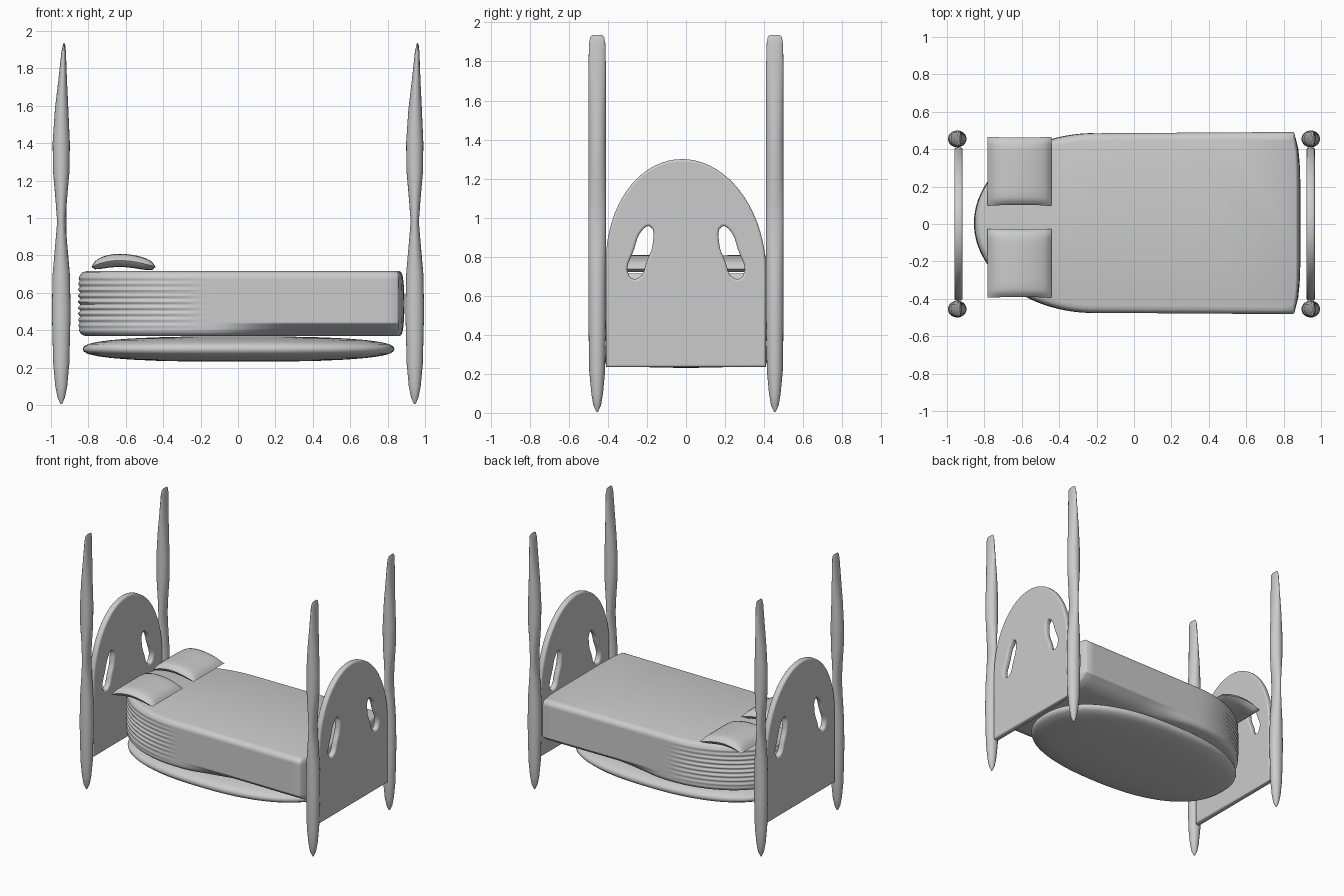
import bpy, bmesh
from math import sin, cos, pi, sqrt, radians, copysign

cube = bpy.data.objects.get("Cube")
if cube:
    bpy.data.objects.remove(cube, do_unlink=True)

grey = bpy.data.materials.new("plain_grey")
grey.use_nodes = True
grey.diffuse_color = (0.6, 0.6, 0.6, 1)
grey.node_tree.nodes["Principled BSDF"].inputs["Base Color"].default_value = (0.6, 0.6, 0.6, 1)


def finish(obj, angle=40):
    obj.data.materials.append(grey)
    bpy.ops.object.select_all(action='DESELECT')
    obj.select_set(True)
    bpy.context.view_layer.objects.active = obj
    if obj.type == 'CURVE':
        bpy.ops.object.convert(target='MESH')
    bpy.ops.object.shade_smooth_by_angle(angle=radians(angle))


def add_mesh(name, bm, angle=40):
    bmesh.ops.recalc_face_normals(bm, faces=bm.faces)
    mesh = bpy.data.meshes.new(name)
    bm.to_mesh(mesh)
    bm.free()
    obj = bpy.data.objects.new(name, mesh)
    bpy.context.collection.objects.link(obj)
    finish(obj, angle)
    return obj


def loft(name, rings, angle=40):
    """Skin a stack of closed rings and cap both ends."""
    bm = bmesh.new()
    loops = [[bm.verts.new(p) for p in ring] for ring in rings]
    count = len(loops[0])
    for low, high in zip(loops, loops[1:]):
        for i in range(count):
            j = (i + 1) % count
            bm.faces.new((low[i], low[j], high[j], high[i]))
    bm.faces.new(loops[0][::-1])
    bm.faces.new(loops[-1])
    return add_mesh(name, bm, angle)


def power(value, exponent):
    return copysign(abs(value) ** exponent, value)


def oval(cx, cy, z, rx, ry, count, exponent=1):
    turns = [2 * pi * i / count for i in range(count)]
    return [(cx + rx * power(cos(t), exponent), cy + ry * power(sin(t), exponent), z)
            for t in turns]


# Bed posts: height, half width in x, half width in y, sideways lean
POST = [(0.005, .004, .004, 0), (.04, .02, .02, 0), (.1, .032, .03, 0), (.22, .043, .041, 0),
        (.5, .05, .045, 0), (.7, .046, .045, 0), (.86, .032, .045, 0), (.98, .022, .045, 0),
        (1.1, .031, .045, 0), (1.25, .044, .045, 0), (1.4, .046, .045, 0),
        (1.58, .036, .045, .002), (1.75, .022, .045, .008), (1.89, .012, .042, .013),
        (1.925, .006, .036, .015), (1.935, .002, .025, .015)]
for end, x in (("head", -0.945), ("foot", 0.945)):
    for side, y in (("right", -0.455), ("left", 0.455)):
        loft(f"{end}_{side}_post",
             [oval(x + lean, y, z, rx, ry, 20) for z, rx, ry, lean in POST], 60)


# Arched end boards with a pair of slanted openings
HOLE = [(.29, .7), (.245, .69), (.2, .78), (.17, .87), (.185, .955), (.22, .94), (.265, .84)]


def board(name, x):
    arch = [pi * i / 36 for i in range(37)]
    outline = [(0.41 * cos(t) - 0.02 * sin(t), 0.745 + 0.555 * sin(t)) for t in arch]
    outline += [(-0.41, 0.235), (0.41, 0.235)]
    curve = bpy.data.curves.new(name, 'CURVE')
    curve.dimensions = '2D'
    curve.fill_mode = 'BOTH'
    curve.extrude = 0.01
    curve.bevel_depth = 0.012
    curve.bevel_resolution = 2
    curve.offset = -0.012
    spline = curve.splines.new('POLY')
    spline.points.add(len(outline) - 1)
    for point, (u, v) in zip(spline.points, outline):
        point.co = (u, v, 0, 1)
    spline.use_cyclic_u = True
    for mirror in (1, -1):
        spline = curve.splines.new('BEZIER')
        spline.bezier_points.add(len(HOLE) - 1)
        for point, (u, v) in zip(spline.bezier_points, HOLE):
            point.co = (mirror * u, v, 0)
            point.handle_left_type = point.handle_right_type = 'AUTO'
        spline.resolution_u = 4
        spline.use_cyclic_u = True
    obj = bpy.data.objects.new(name, curve)
    obj.rotation_euler = (pi / 2, 0, pi / 2)
    obj.location.x = x
    bpy.context.collection.objects.link(obj)
    finish(obj)


board("headboard", -0.938)
board("footboard", 0.945)

# Lens-shaped oval base under the mattress
base = []
for i in range(17):
    h = sin(pi / 2 * (i / 8 - 1)) * 0.998
    size = (1 - abs(h) ** 2.6) ** (1 / 2.6)
    base.append(oval(0.003, 0, 0.299 + 0.068 * h, 0.833 * size, 0.47 * size, 64, 0.85))
loft("bed_base", base, 60)


# Mattress with a rounded head, straight foot, gathered sides and tucked blanket
BOTTOM, TOP, ROUND = 0.368, 0.715, 0.04


def mattress_ring(z):
    gap = min(z - BOTTOM, TOP - z, ROUND)
    inset = ROUND - sqrt(ROUND ** 2 - (ROUND - gap) ** 2)
    mid = (z - BOTTOM) / (TOP - BOTTOM)
    low = max(0, 1 - mid * 5)
    ring = []
    for i in range(49):
        t = pi / 2 + pi * i / 48
        fold = 0.006 * max(0, -cos(t)) ** 0.5 * sin(z * 2 * pi / 0.032) * sin(pi * mid)
        ring.append((-0.2 + (0.65 - inset + fold) * cos(t), 0.005 + (0.48 - inset + fold) * sin(t)))
    side = []
    for i in range(1, 17):
        x = -0.2 + 1.05 * i / 16
        tuck = 0.09 * low * min(1, max(0, x + 0.1) / 0.35)
        side.append((x, 0.48 + 0.007 * i / 16 - inset - tuck))
    ring += [(x, 0.005 - y) for x, y in side]
    edge = side[-1][1]
    for i in range(13):
        s = -1 + i / 6
        bulge = 0.018 * sin(pi * mid) ** 0.5 * (1 - s ** 4)
        corner = 0.015 * s ** 8
        ring.append((0.872 + bulge - corner - inset * 0.2, 0.005 + s * (edge - 0.006)))
    ring += [(x, 0.005 + y) for x, y in side[::-1]]
    return [(x, y, z) for x, y in ring]


loft("mattress", [mattress_ring(BOTTOM + (TOP - BOTTOM) * i / 72) for i in range(73)], 50)


# Soft pillows that arch from head to foot
def pillow(name, y):
    bm = bmesh.new()
    for sign in (1, -1):
        grid = bmesh.ops.create_grid(bm, x_segments=18, y_segments=18, size=1)
        for vert in grid["verts"]:
            u, v = vert.co.x, vert.co.y
            arch = 0.738 + 0.034 * (1 - u * u) * (1 - 0.25 * u)
            puff = 0.035 * sqrt(max(0, (1 - u ** 4) * (1 - v ** 6)))
            pinch = 1 - 0.02 * (1 - u * u) * abs(v)
            vert.co = (-0.612 + 0.172 * u, y + 0.184 * v * pinch, arch + sign * puff)
    bmesh.ops.remove_doubles(bm, verts=bm.verts, dist=0.0005)
    add_mesh(name, bm, 60)


pillow("left_pillow", 0.282)
pillow("right_pillow", -0.21)
